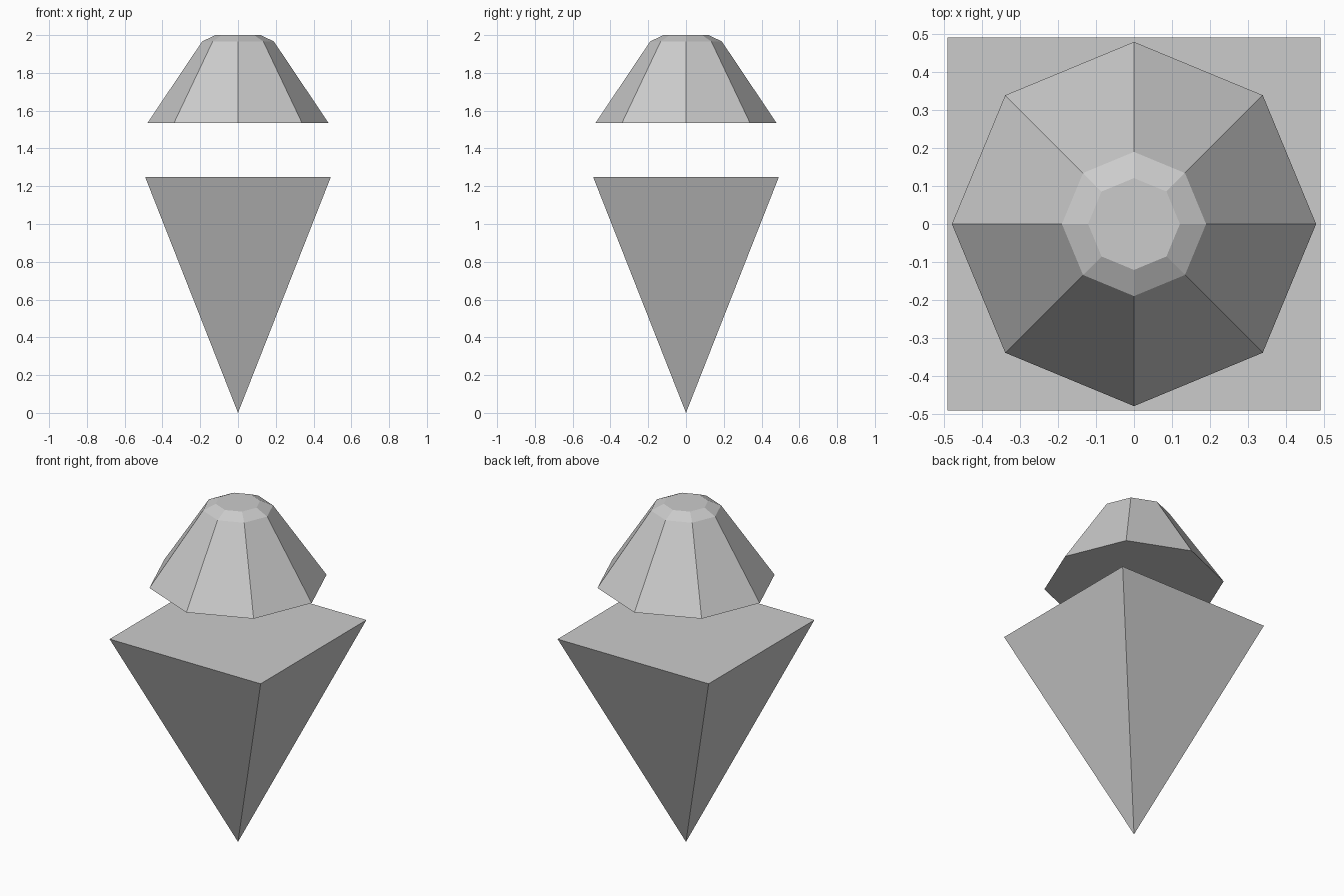
import bpy, bmesh
from math import cos, sin, pi

if "Cube" in bpy.data.objects:
    bpy.data.objects.remove(bpy.data.objects["Cube"])


def lathe(name, sides, rings, start=0.0):
    """Flat-faced solid from (radius, z) rings, bottom to top; radius 0 is a point."""
    bm = bmesh.new()
    loops = []
    for r, z in rings:
        n = sides if r > 0 else 1
        loops.append([bm.verts.new((r * cos(start + 2 * pi * i / sides),
                                    r * sin(start + 2 * pi * i / sides), z))
                      for i in range(n)])
    for a, b in zip(loops, loops[1:]):
        for i in range(sides):
            j = (i + 1) % sides
            corners = [a[i % len(a)], a[j % len(a)], b[j % len(b)], b[i % len(b)]]
            bm.faces.new(list(dict.fromkeys(corners)))
    # Close the open ends
    for loop in (loops[0], loops[-1]):
        if len(loop) > 2:
            bm.faces.new(loop)
    bmesh.ops.recalc_face_normals(bm, faces=bm.faces[:])
    mesh = bpy.data.meshes.new(name)
    bm.to_mesh(mesh)
    bm.free()
    obj = bpy.data.objects.new(name, mesh)
    bpy.context.collection.objects.link(obj)
    return obj


# Inverted square pyramid standing on its tip
half_width = 0.492
lathe("pyramid_body", 4, [(0, 0), (half_width * 2 ** 0.5, 1.25)], pi / 4)

# Floating eight-sided cap with a bevelled top
lathe("octagonal_cap", 8, [(0.48, 1.534), (0.19, 1.966), (0.121, 2.0)])
